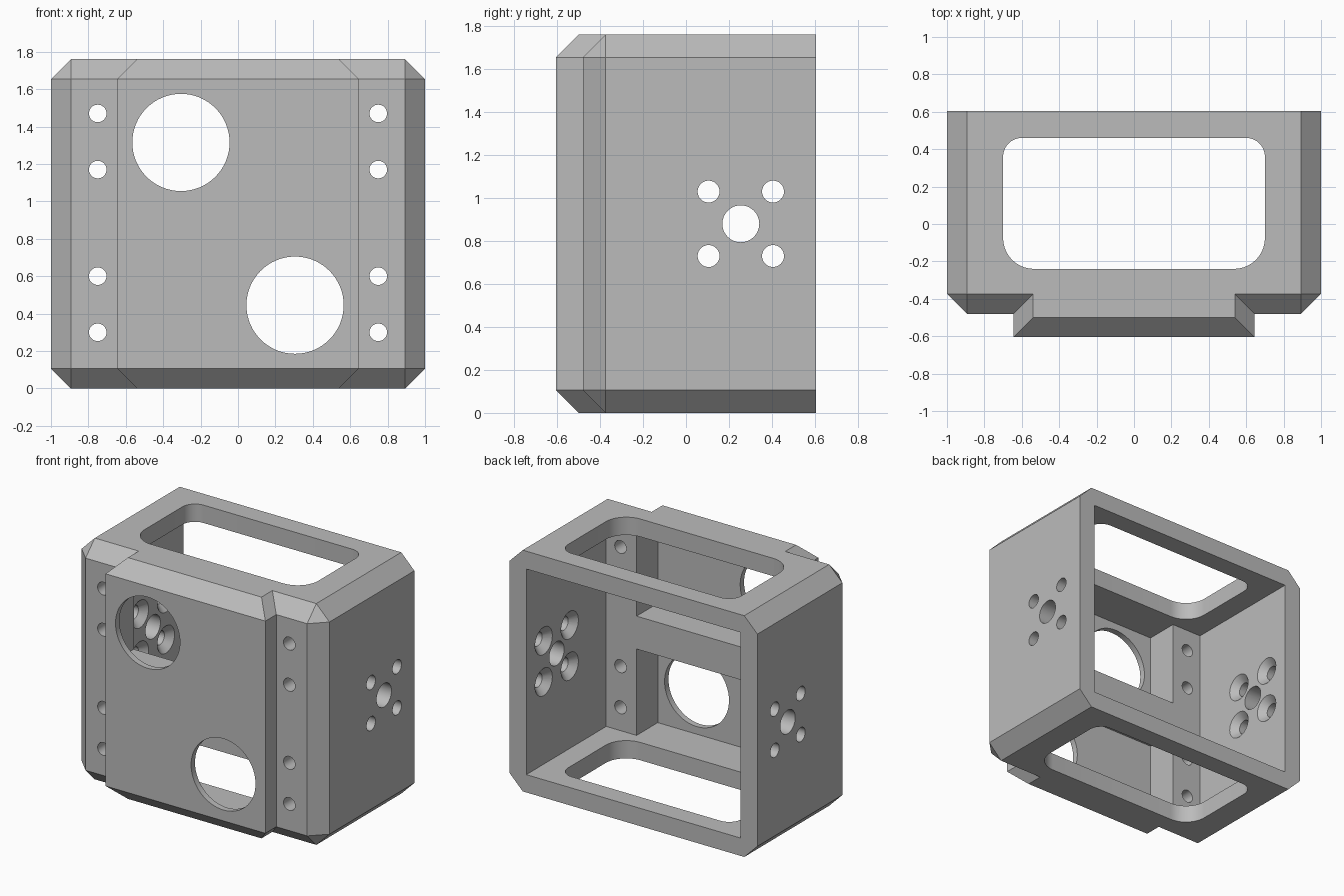
import bpy
import bmesh
import math
from mathutils import Matrix, Vector

if "Cube" in bpy.data.objects:
    bpy.data.objects.remove(bpy.data.objects["Cube"], do_unlink=True)

HEIGHT, MID = 1.76, 0.88
BACK, WING, PLATE = 0.605, -0.48, -0.605
PLATE_X, CHAMFER = 0.645, 0.106
WALL_X, WALL_Z, INNER_Y = 0.865, 0.13, -0.316
SIDE_Y = 0.255

gray = bpy.data.materials.new("plain gray")
gray.use_nodes = True
gray.diffuse_color = (0.5, 0.5, 0.5, 1)
gray.node_tree.nodes["Principled BSDF"].inputs["Base Color"].default_value = (0.5, 0.5, 0.5, 1)


def make_object(name, bm):
    bmesh.ops.recalc_face_normals(bm, faces=bm.faces[:])
    mesh = bpy.data.meshes.new(name)
    bm.to_mesh(mesh)
    bm.free()
    mesh.materials.append(gray)
    obj = bpy.data.objects.new(name, mesh)
    bpy.context.scene.collection.objects.link(obj)
    return obj


def add_prism(bm, points, z0, z1):
    """Closed upright solid over a flat outline."""
    low = [bm.verts.new((x, y, z0)) for x, y in points]
    high = [bm.verts.new((x, y, z1)) for x, y in points]
    bm.faces.new(low[::-1])
    bm.faces.new(high)
    for i in range(len(low)):
        bm.faces.new((low[i - 1], low[i], high[i], high[i - 1]))


def add_box(bm, x, y0, y1, z0, z1):
    add_prism(bm, [(-x, y0), (x, y0), (x, y1), (-x, y1)], z0, z1)


def add_round(bm, center, axis, r1, r2, depth, sides=32):
    turn = Vector((0, 0, 1)).rotation_difference(Vector(axis)).to_matrix().to_4x4()
    bmesh.ops.create_cone(bm, cap_ends=True, segments=sides, radius1=r1, radius2=r2,
                          depth=depth, matrix=Matrix.Translation(center) @ turn)


def cut(obj, bm):
    """Subtract a set of separate solids in one go."""
    cutter = make_object("cutter", bm)
    cutter.hide_render = True
    mod = obj.modifiers.new("cut", 'BOOLEAN')
    mod.operation, mod.solver, mod.object = 'DIFFERENCE', 'EXACT', cutter
    bpy.ops.object.modifier_apply(modifier=mod.name)
    bpy.data.objects.remove(cutter, do_unlink=True)


# Bracket shell: stepped outline, chamfered except at the back and the step corners
half = [(1, BACK), (1, WING), (PLATE_X, WING), (PLATE_X, PLATE)]
bm = bmesh.new()
add_prism(bm, half + [(-x, y) for x, y in reversed(half)], 0, HEIGHT)
bmesh.ops.recalc_face_normals(bm, faces=bm.faces[:])
edges = []
for e in bm.edges:
    a, b = (v.co for v in e.verts)
    at_back = min(a.y, b.y) > BACK - 0.01 
    step_corner = abs(a.z - b.z) > 0.1 and abs(a.x) < 0.99
    if not at_back and not step_corner:
        edges.append(e)
bmesh.ops.bevel(bm, geom=edges, offset=CHAMFER, segments=1, affect='EDGES')
shell = make_object("bracket_shell", bm)
bpy.ops.object.select_all(action='DESELECT')
bpy.context.view_layer.objects.active = shell
shell.select_set(True)

# Main cavity, open at the back
bm = bmesh.new()
add_box(bm, WALL_X, INNER_Y, BACK + 0.1, WALL_Z, HEIGHT - WALL_Z)
cut(shell, bm)

# Two pockets behind the front plate, leaving a cross bar between them
bm = bmesh.new()
for z0, z1 in ((WALL_Z, MID - 0.12), (MID + 0.12, HEIGHT - WALL_Z)):
    add_box(bm, 0.62, -0.56, INNER_Y + 0.05, z0, z1)

# Rounded window through top and bottom
outline = []
for sx, sy, r, start in ((1, 1, 0.1, 0), (-1, 1, 0.1, 90), (-1, -1, 0.165, 180), (1, -1, 0.165, 270)):
    cx, cy = sx * (0.7 - r), 0.11 + sy * (0.35 - r)
    for i in range(11):
        a = math.radians(start + i * 9)
        outline.append((cx + r * math.cos(a), cy + r * math.sin(a)))
add_prism(bm, outline, -0.1, HEIGHT + 0.1)
cut(shell, bm)

# Large round openings in the front plate and mounting holes in the wings
bm = bmesh.new()
for s in (-1, 1):
    add_round(bm, (s * 0.305, -0.59, MID - s * 0.435), (0, 1, 0), 0.26, 0.26, 0.3, 64)
    for dz in (-0.58, -0.28, 0.29, 0.59):
        add_round(bm, (s * 0.75, -0.4, MID + dz), (0, 1, 0), 0.047, 0.047, 0.4)

# Side holes: a centre bore and four smaller ones, countersunk on the inside
sinks = bmesh.new()
for s in (-1, 1):
    add_round(bm, (s * 0.95, SIDE_Y, MID), (s, 0, 0), 0.086, 0.086, 0.3)
    for dy in (-0.15, 0.15):
        for dz in (-0.15, 0.15):
            y, z = SIDE_Y + dy, MID + dz
            add_round(bm, (s * 0.95, y, z), (s, 0, 0), 0.051, 0.051, 0.3)
            add_round(sinks, (s * 0.88, y, z), (s, 0, 0), 0.12, 0.049, 0.07)
cut(shell, bm)
cut(shell, sinks)

bpy.ops.object.shade_smooth_by_angle(angle=math.radians(25))
